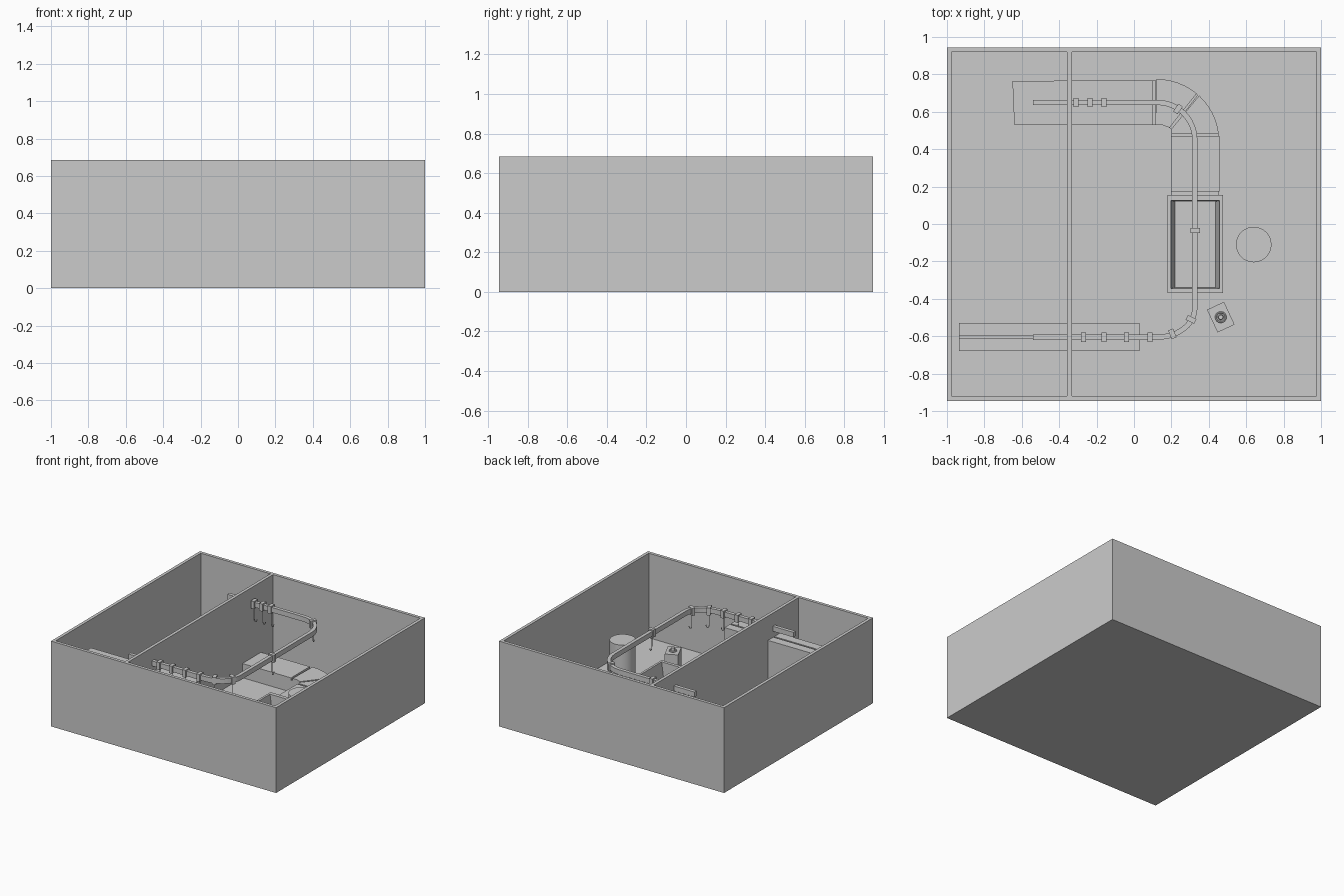
import bpy, bmesh, math
from mathutils import Vector

if "Cube" in bpy.data.objects:
    bpy.data.objects.remove(bpy.data.objects["Cube"])


def finish(name, bm):
    bmesh.ops.recalc_face_normals(bm, faces=bm.faces)
    me = bpy.data.meshes.new(name)
    bm.to_mesh(me)
    bm.free()
    ob = bpy.data.objects.new(name, me)
    bpy.context.collection.objects.link(ob)
    return ob


def prism(name, pts, z0, z1):
    bm = bmesh.new()
    f = bm.faces.new([bm.verts.new((x, y, z0)) for x, y in pts])
    r = bmesh.ops.extrude_face_region(bm, geom=[f])
    for v in r['geom']:
        if isinstance(v, bmesh.types.BMVert):
            v.co.z = z1
    return finish(name, bm)


def box(name, x0, x1, y0, y1, z0, z1):
    return prism(name, [(x0, y0), (x1, y0), (x1, y1), (x0, y1)], z0, z1)


def nested_rings(name, rings, bottom):
    """Basin: rectangles (x0,x1,y0,y1,z) joined in order, capped at the end."""
    bm = bmesh.new()
    prev = None
    for x0, x1, y0, y1, z in rings:
        cur = [bm.verts.new(p) for p in ((x0, y0, z), (x1, y0, z), (x1, y1, z), (x0, y1, z))]
        if prev:
            for i in range(4):
                bm.faces.new((prev[i], prev[(i + 1) % 4], cur[(i + 1) % 4], cur[i]))
        elif bottom:
            bm.faces.new(cur)
        prev = cur
    bm.faces.new(prev)
    return finish(name, bm)


def sweep(name, path, w, z0, z1):
    """Rectangular bar following a flat path."""
    bm = bmesh.new()
    prev = None
    for i, p in enumerate(path):
        d = (Vector(path[min(i + 1, len(path) - 1)]) - Vector(path[max(i - 1, 0)])).normalized()
        n = Vector((-d.y, d.x)) * w / 2
        a, b = Vector(p) + n, Vector(p) - n
        cur = [bm.verts.new(q) for q in ((*a, z0), (*b, z0), (*b, z1), (*a, z1))]
        if prev:
            for k in range(4):
                bm.faces.new((prev[k], prev[(k + 1) % 4], cur[(k + 1) % 4], cur[k]))
        else:
            bm.faces.new(cur)
        prev = cur
    bm.faces.new(prev)
    return finish(name, bm)


def tube(name, pts, r):
    cu = bpy.data.curves.new(name, 'CURVE')
    cu.dimensions = '3D'
    cu.bevel_depth = r
    cu.bevel_resolution = 1
    cu.use_fill_caps = True
    sp = cu.splines.new('POLY')
    sp.points.add(len(pts) - 1)
    for p, q in zip(sp.points, pts):
        p.co = (*q, 1)
    ob = bpy.data.objects.new(name, cu)
    bpy.context.collection.objects.link(ob)
    return ob


def arc(cx, cy, rx, ry, a0, a1, n):
    return [(cx + rx * math.cos(math.radians(a0 + (a1 - a0) * i / n)),
             cy + ry * math.sin(math.radians(a0 + (a1 - a0) * i / n))) for i in range(n + 1)]


# Open-topped room with a dividing wall
H = 0.685
nested_rings("room_shell", [(-1, 1, -.945, .945, 0), (-1, 1, -.945, .945, H),
                            (-.975, .975, -.92, .92, H), (-.975, .975, -.92, .92, .006)], True)
box("partition_wall", -.357, -.332, -.92, .92, .006, H)

# Overhead rail: back run, side run, front run
path = ([(-.54, .65)] + arc(.125, .45, .2, .2, 90, 0, 12)
        + arc(.125, -.45, .2, .155, 0, -90, 12) + [(-.54, -.605)])
sweep("overhead_rail", path, .028, .54, .58)

# Trolleys with hanging hooks: x, y, travel angle
trolleys = [(x, .65, 0) for x in (-.31, -.235, -.16)]
trolleys += [(.235, .615, -35), (.328, -.035, 90), (.305, -.51, 65), (.205, -.587, 22)]
trolleys += [(x, -.605, 0) for x in (.085, -.04, -.16, -.27)]
for x, y, a in trolleys:
    ob = box("trolley", -.014, .014, -.025, .025, .53, .59)
    ob.location = (x, y, 0)
    ob.rotation_euler.z = math.radians(a)
    hook = [(0, 0, .53), (0, 0, .46)] + [(u, 0, v) for u, v in arc(.012, .44, .012, .02, 180, 360, 8)]
    ob = tube("hook", hook, .003)
    ob.location = (x, y, 0)
    ob.rotation_euler.z = math.radians(a)

# Tall narrow feed bench with a central slot, passing through the partition
box("bench_front_half", -.935, .03, -.68, -.611, 0.006, .49)
box("bench_back_half", -.935, .03, -.598, -.53, 0.006, .49)
box("bench_slot_floor", -.935, .03, -.611, -.598, 0.006, .42)

# Low conveyor: straight, two bend segments, straight
prism("conveyor_long", [(-.64, .53), (.1, .53), (.1, .768), (-.65, .765)], .006, .12)
prism("conveyor_bend_a", [(.115, .53), (.155, .528), (.19, .515)]
      + arc(.12, .445, .335, .33, 50, 90, 6), .006, .12)
prism("conveyor_bend_b", [(.197, .505), (.2, .483)]
      + arc(.12, .445, .335, .33, 7, 47, 6), .006, .12)
box("conveyor_short", .197, .458, .175, .47, .006, .12)
for n, pts in (("a", [(.107, .53), (.107, .77)]), ("b", [(.194, .51), (.335, .695)]),
               ("c", [(.2, .477), (.455, .477)]), ("d", [(.2, .165), (.455, .165)])):
    sweep("conveyor_joint_" + n, pts, .018, .006, .1)

# Trough with a rim and sloping inner sides
nested_rings("trough", [(.18, .475, -.37, .155, .006), (.18, .475, -.37, .155, .17),
                        (.197, .458, -.345, .125, .17), (.22, .435, -.34, .12, .03)], True)

# Barrel
bm = bmesh.new()
bmesh.ops.create_cone(bm, cap_ends=True, segments=32, radius1=.095, radius2=.095, depth=.384)
barrel = finish("barrel", bm)
barrel.location = (.64, -.11, .198)
for p in barrel.data.polygons:
    p.use_smooth = len(p.vertices) == 4

# Small turned washstand with bowl ring and tap
parts = [box("stand_body", -.05, .05, -.067, .067, 0.006, .2)]
bpy.ops.mesh.primitive_torus_add(major_radius=.026, minor_radius=.005, major_segments=20,
                                 minor_segments=6, location=(0, 0, .202))
bpy.context.object.name = "bowl_ring"
parts.append(bpy.context.object)
bm = bmesh.new()
bmesh.ops.create_cone(bm, cap_ends=True, segments=16, radius1=.015, radius2=.012, depth=.03)
knob = finish("tap_knob", bm)
knob.location.z = .213
parts.append(knob)
base = bpy.data.objects.new("washstand", None)
bpy.context.collection.objects.link(base)
base.location = (.464, -.498, 0)
base.rotation_euler.z = math.radians(25)
for ob in parts:
    ob.parent = base
